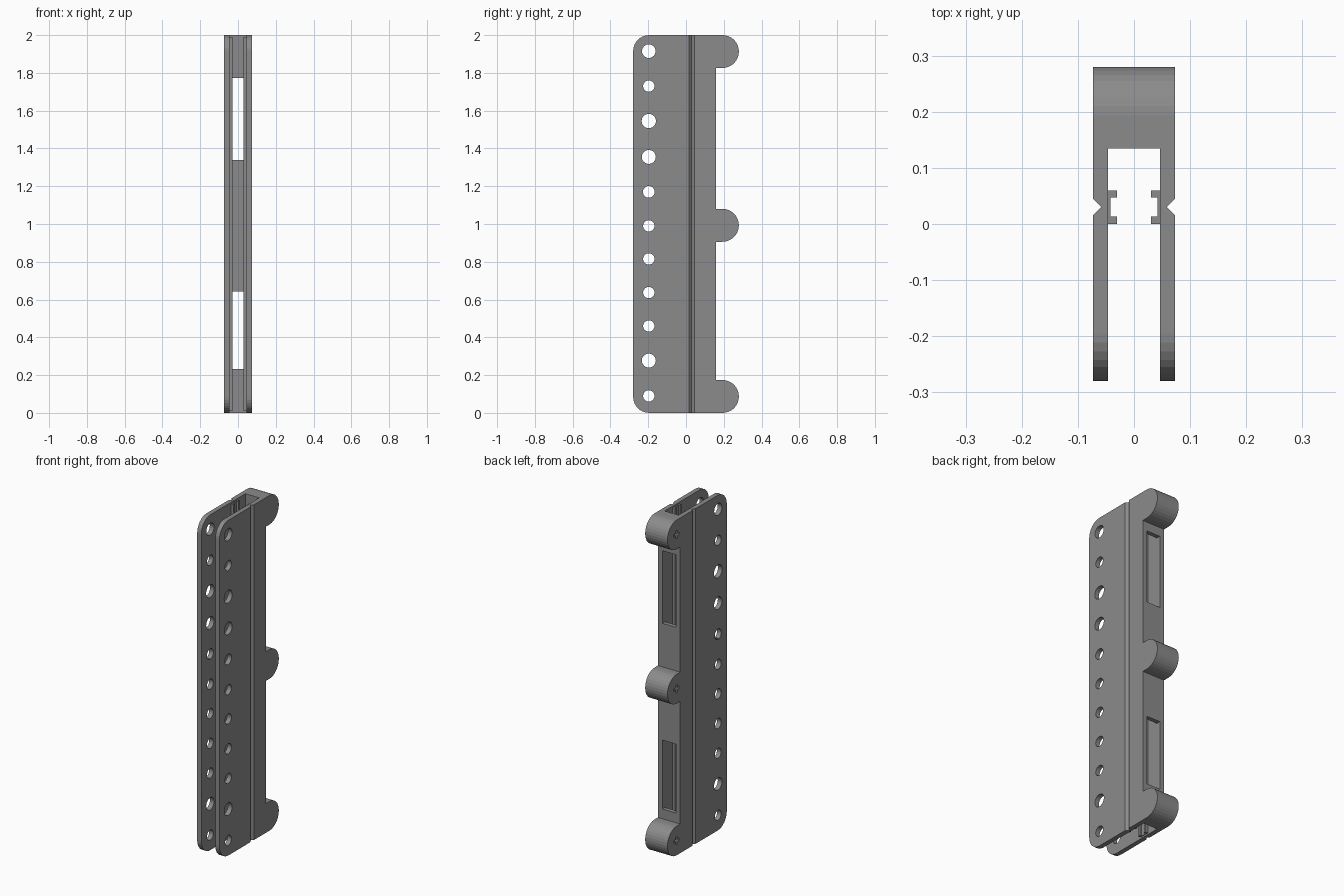
import bpy, bmesh
from math import cos, sin, radians
from mathutils import Vector

if "Cube" in bpy.data.objects:
    bpy.data.objects.remove(bpy.data.objects["Cube"])

W = 0.0735        # half width
INNER = 0.046     # half width of the channel

# Dark grey finish
grey = bpy.data.materials.new("dark_grey")
grey.diffuse_color = (0.26, 0.26, 0.26, 1)
grey.use_nodes = True
grey.node_tree.nodes["Principled BSDF"].inputs["Base Color"].default_value = grey.diffuse_color


def prism(name, pts, axis, a, b):
    """Extrude a 2D outline along an axis: X uses (y, z), Y uses (x, z), Z uses (x, y)."""
    place = {'X': lambda p, t: (t, p[0], p[1]),
             'Y': lambda p, t: (p[0], t, p[1]),
             'Z': lambda p, t: (p[0], p[1], t)}[axis]
    bm = bmesh.new()
    face = bm.faces.new([bm.verts.new(place(p, a)) for p in pts])
    ext = bmesh.ops.extrude_face_region(bm, geom=[face])
    moved = [v for v in ext['geom'] if isinstance(v, bmesh.types.BMVert)]
    bmesh.ops.translate(bm, verts=moved, vec=Vector(place((0, 0), b - a)))
    bmesh.ops.recalc_face_normals(bm, faces=bm.faces)
    mesh = bpy.data.meshes.new(name)
    bm.to_mesh(mesh)
    bm.free()
    mesh.materials.append(grey)
    obj = bpy.data.objects.new(name, mesh)
    bpy.context.collection.objects.link(obj)
    return obj


def arc(cx, cy, r, start, end, n):
    return [(cx + r * cos(radians(start + (end - start) * i / n)),
             cy + r * sin(radians(start + (end - start) * i / n))) for i in range(n + 1)]


def rect(x0, x1, y0, y1):
    return [(x0, y0), (x1, y0), (x1, y1), (x0, y1)]


def cut(obj, cutter):
    cutter.hide_render = True
    mod = obj.modifiers.new("cut", 'BOOLEAN')
    mod.operation = 'DIFFERENCE'
    mod.solver = 'EXACT'
    mod.object = cutter
    bpy.ops.object.select_all(action='DESELECT')
    obj.select_set(True)
    bpy.context.view_layer.objects.active = obj
    bpy.ops.object.modifier_apply(modifier=mod.name)
    bpy.data.objects.remove(cutter, do_unlink=True)


# Side outline: rounded front corners, three round knuckles along the back
KR, KY = 0.087, 0.193
KNUCKLES = (KR, 0.993, 2 - KR)
outline = []
for kz in KNUCKLES:
    if kz > KR:
        outline.append((0.16, kz - KR))
    outline += arc(KY, kz, KR, -90, 90, 16)
    if kz < 2 - KR:
        outline.append((0.16, kz + KR))
outline += arc(-0.195, 1.915, 0.085, 90, 180, 8)
outline += arc(-0.195, 0.085, 0.085, 180, 270, 8)
body = prism("channel_body", outline, 'X', -W, W)

# Open channel between the two plates
cut(body, prism("channel_cutter", rect(-INNER, INNER, -0.5, 0.135), 'Z', -0.5, 2.5))

# Row of holes through both plates
HOLES = [(0.09, 0.030), (0.277, 0.037), (0.46, 0.030), (0.637, 0.030),
         (0.815, 0.030), (0.99, 0.030), (1.17, 0.031), (1.355, 0.037),
         (1.545, 0.038), (1.73, 0.030), (1.915, 0.036)]
for z, r in HOLES:
    cut(body, prism("hole_cutter", arc(-0.197, z, r, 0, 345, 23), 'X', -0.2, 0.2))

# Two windows in the back wall
for z0, z1 in ((0.232, 0.643), (1.34, 1.773)):
    cut(body, prism("window_cutter", rect(-0.0445, 0.0445, z0, z1), 'Y', 0.1, 0.2))

# V grooves down the outer faces
for s in (-1, 1):
    groove = [(s * (W + 0.002), 0.013), (s * (W + 0.002), 0.047), (s * 0.0585, 0.03)]
    cut(body, prism("groove_cutter", groove, 'Z', -0.1, 2.1))

# Small cross sockets on the left end of each knuckle
A, B = 0.024, 0.008
for kz in KNUCKLES:
    cross = [(KY + y, kz + z) for y, z in
             ((-A, -B), (-B, -B), (-B, -A), (B, -A), (B, -B), (A, -B),
              (A, B), (B, B), (B, A), (-B, A), (-B, B), (-A, B))]
    cut(body, prism("socket_cutter", cross, 'X', -0.1, -W + 0.02))

# C-shaped rails on the inner faces, ending just short of the plates
for s, side in ((-1, "left"), (1, "right")):
    rail = [(0.047, 0.0), (0.030, 0.0), (0.030, 0.013), (0.042, 0.013),
            (0.042, 0.047), (0.030, 0.047), (0.030, 0.060), (0.047, 0.060)]
    prism(side + "_inner_rail", [(s * x, y) for x, y in rail], 'Z', 0.01, 1.99)
